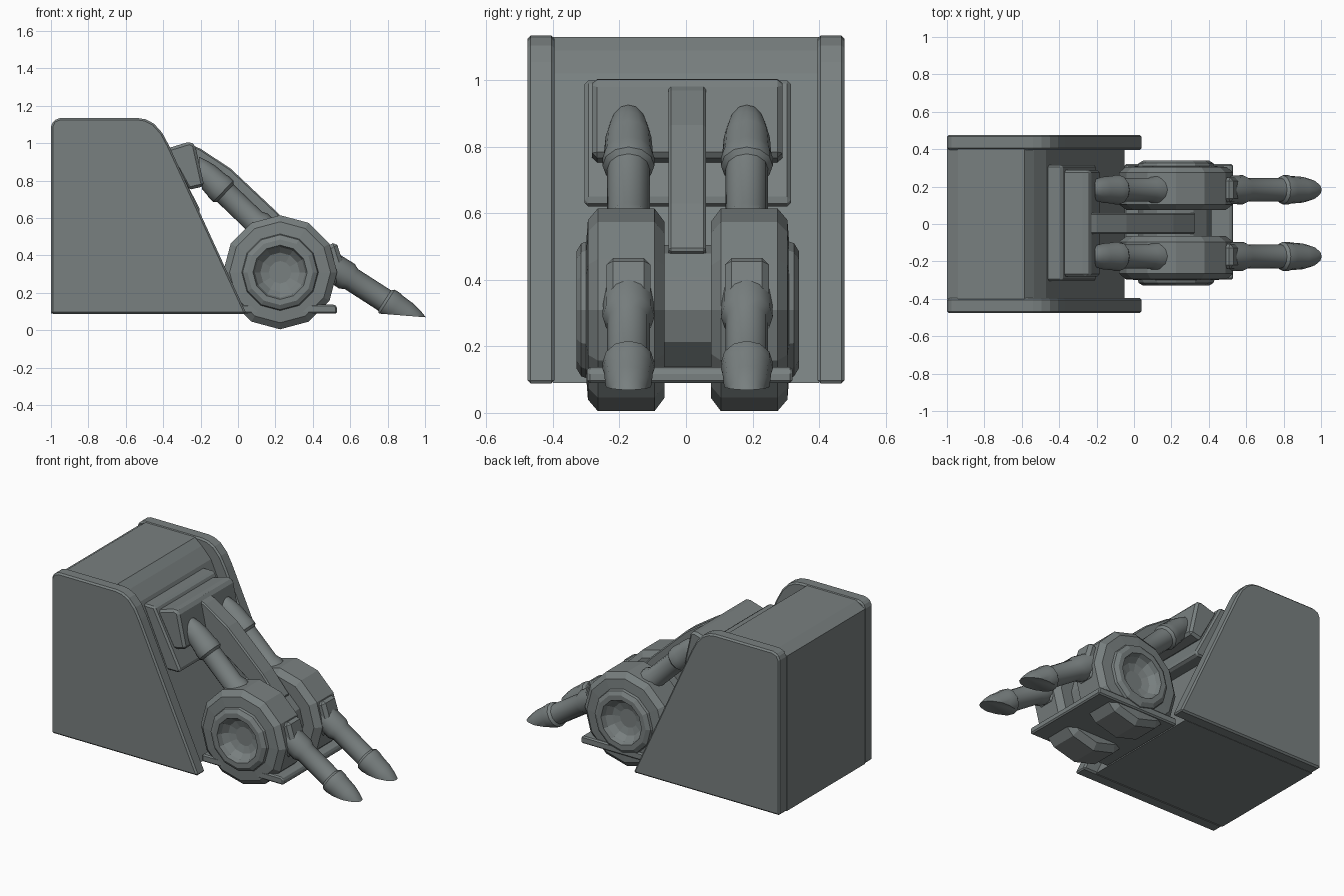
import bpy, bmesh, math
from mathutils import Matrix, Vector

cube = bpy.data.objects.get("Cube")
if cube:
    bpy.data.objects.remove(cube, do_unlink=True)

GREY = (0.19, 0.215, 0.215, 1)
metal = bpy.data.materials.new("grey_metal")
metal.use_nodes = True
metal.diffuse_color = GREY
metal.node_tree.nodes["Principled BSDF"].inputs["Base Color"].default_value = GREY


def finish(name, bm, bevel=0, smooth=False):
    bmesh.ops.recalc_face_normals(bm, faces=bm.faces)
    mesh = bpy.data.meshes.new(name)
    bm.to_mesh(mesh)
    bm.free()
    mesh.materials.append(metal)
    ob = bpy.data.objects.new(name, mesh)
    bpy.context.collection.objects.link(ob)
    if bevel:
        mod = ob.modifiers.new("edge_bevel", "BEVEL")
        mod.width = bevel
        mod.segments = 1
        mod.limit_method = "ANGLE"
    if smooth:
        bpy.ops.object.select_all(action="DESELECT")
        ob.select_set(True)
        bpy.context.view_layer.objects.active = ob
        bpy.ops.object.shade_smooth_by_angle(angle=math.radians(35))
    return ob


def extrude(name, outline, y0, y1, bevel=0.0):
    """Side outline in x and z, pushed from y0 to y1."""
    bm = bmesh.new()
    face = bm.faces.new([bm.verts.new((x, y0, z)) for x, z in outline])
    out = bmesh.ops.extrude_face_region(bm, geom=[face])
    verts = [g for g in out["geom"] if isinstance(g, bmesh.types.BMVert)]
    bmesh.ops.translate(bm, verts=verts, vec=(0, y1 - y0, 0))
    return finish(name, bm, bevel)


def lathe(profile, origin, axis, up, sides=12):
    """Rings of (distance along axis, radius), closed at both ends."""
    bm = bmesh.new()
    axis, up, origin = Vector(axis).normalized(), Vector(up), Vector(origin)
    up = (up - axis * up.dot(axis)).normalized()
    side = axis.cross(up)
    rings = []
    for t, r in profile:
        ring = []
        for i in range(sides):
            a = 2 * math.pi * i / sides
            ring.append(bm.verts.new(origin + axis * t + (up * math.cos(a) + side * math.sin(a)) * r))
        rings.append(ring)
    for a, b in zip(rings, rings[1:]):
        for i in range(sides):
            j = (i + 1) % sides
            bm.faces.new((a[i], a[j], b[j], b[i]))
    bm.faces.new(rings[0])
    bm.faces.new(rings[-1])
    return bm


def tube(name, origin, axis, up, cut_point, cut_normal):
    """Collared pipe whose rounded tip is sliced off at a slant."""
    profile = [(-.16, .075), (.02, .078), (.05, .064), (.26, .064), (.275, .078),
               (.31, .078), (.325, .074), (.40, .069), (.45, .058), (.49, .045), (.53, .02)]
    bm = lathe(profile, origin, axis, up)
    geom = bm.verts[:] + bm.edges[:] + bm.faces[:]
    cut = bmesh.ops.bisect_plane(bm, geom=geom, plane_co=cut_point, plane_no=cut_normal,
                                 clear_outer=True)
    rim = [g for g in cut["geom_cut"] if isinstance(g, bmesh.types.BMEdge)]
    bmesh.ops.holes_fill(bm, edges=rim)
    return finish(name, bm, smooth=True)


# Housing between the side plates, with a recessed sloping front
extrude("housing", [(-1, .09), (-.05, .09), (-.47, 1.02), (-.535, 1.09), (-.585, 1.13),
                    (-.94, 1.13), (-1, 1.09)], -.4, .4)

# Side plates with a rounded top and sloping front edge
plate = [(-1, .088), (.045, .088), (-.37, .99), (-.405, 1.055), (-.45, 1.105),
         (-.495, 1.128), (-.54, 1.135), (-.95, 1.135), (-.985, 1.122), (-1, 1.09)]
for label, s in (("left", 1), ("right", -1)):
    extrude(label + "_side_plate", plate, s * .395, s * .477, .01)

# Mounting slab and block on the slope
extrude("mounting_slab", [(-.47, 1.0), (-.385, 1.0), (-.2, .64), (-.21, .62), (-.3, .62)],
        -.305, .315, .015)
extrude("mounting_block", [(-.385, .97), (-.26, 1.008), (-.23, .995), (-.18, .77), (-.265, .75)],
        -.282, .29, .015)

# Central arm from the block down to the axle
extrude("central_arm", [(-.27, 1.0), (-.2, .97), (-.04, .865), (.21, .63), (.33, .49),
                        (.28, .45), (.1, .57), (-.2, .78)], -.053, .06, .008)

# Axle and base plate
finish("axle", lathe([(-.1, .195), (.1, .195)], (.22, 0, .31), (0, 1, 0), (0, 0, 1)))
extrude("base_plate", [(-.05, .09), (.53, .09), (.53, .125), (.515, .138), (-.05, .138)],
        -.297, .32, .008)

# Wheels with a raised hub and dished centre, plus their tubes
wheel = [(.07, .265), (.10, .305), (.27, .305), (.30, .27), (.305, .205), (.32, .2),
         (.335, .175), (.335, .145), (.305, .135), (.275, .105), (.262, .06)]
for label, s in (("left", 1), ("right", -1)):
    finish(label + "_wheel", lathe(wheel, (.225, .005, .31), (0, s, 0), (0, 0, 1)))
    y = .005 + s * .178
    tube(label + "_upper_tube", (.12, y, .553), (-.72, 0, .69), (0, 0, 1),
         (-.2, y, .83), (-1, 0, -.1))
    tube(label + "_lower_tube", (.565, y, .30), (.84, 0, -.54), (0, 0, 1),
         (.88, y, .079), (-.08, 0, -1))
    extrude(label + "_tube_saddle", [(.46, .44), (.525, .475), (.562, .36), (.535, .25), (.46, .22)],
            y - .066, y + .066, .02)
